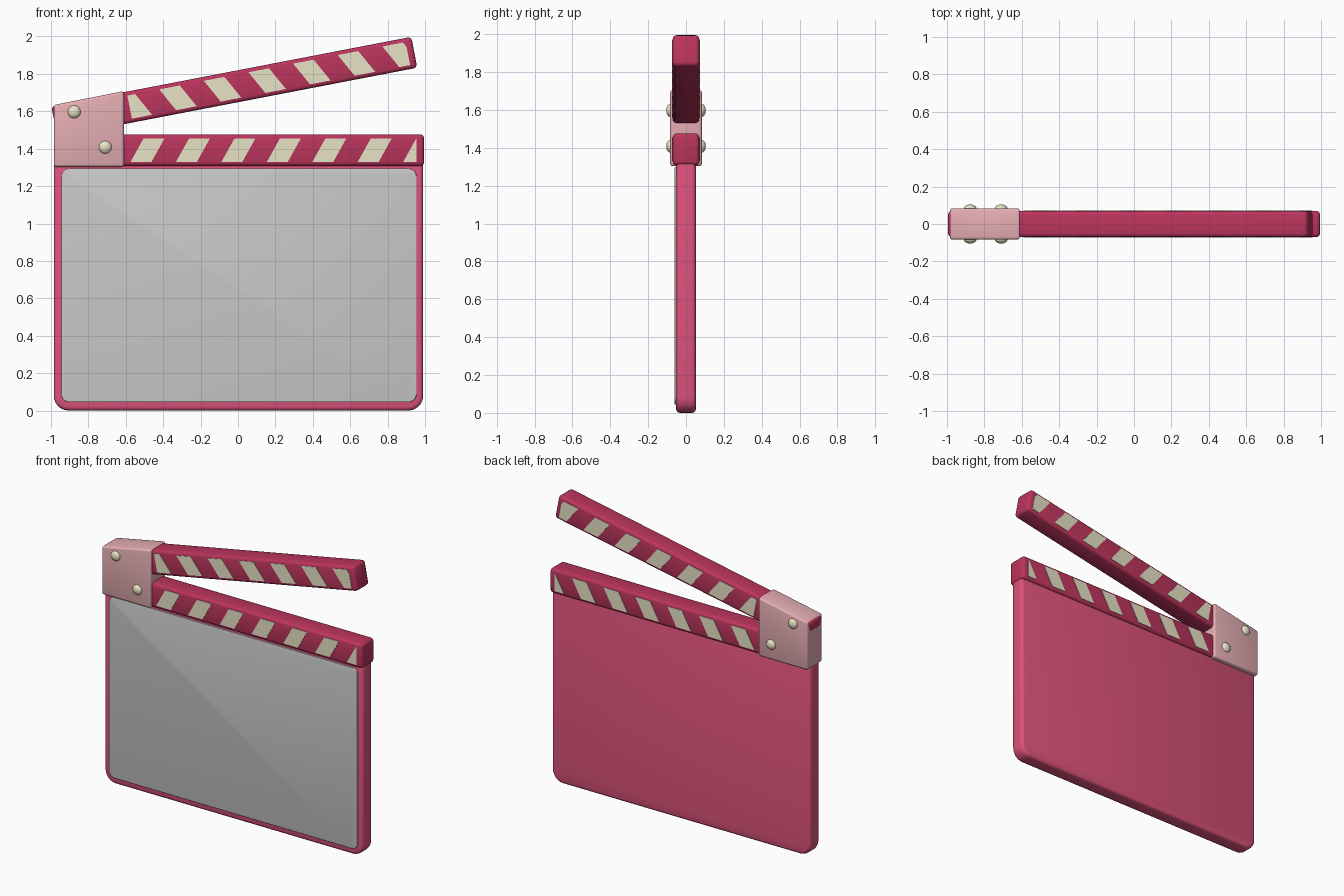
import bpy, bmesh, math
from mathutils import Matrix, Vector

cube = bpy.data.objects.get("Cube")
if cube:
    bpy.data.objects.remove(cube, do_unlink=True)


def material(name, rgb):
    mat = bpy.data.materials.new(name)
    mat.use_nodes = True
    color = (*rgb, 1)
    mat.diffuse_color = color
    mat.node_tree.nodes["Principled BSDF"].inputs["Base Color"].default_value = color
    return mat


PINK = material("board_pink", (0.72, 0.085, 0.2))
CRIMSON = material("stick_crimson", (0.5, 0.035, 0.11))
BLUSH = material("hinge_blush", (0.78, 0.42, 0.45))
CREAM = material("cream", (0.8, 0.77, 0.56))


def finish(bm, name, mat=None):
    bmesh.ops.recalc_face_normals(bm, faces=bm.faces)
    mesh = bpy.data.meshes.new(name)
    bm.to_mesh(mesh)
    bm.free()
    obj = bpy.data.objects.new(name, mesh)
    bpy.context.collection.objects.link(obj)
    if mat:
        mesh.materials.append(mat)
    bpy.ops.object.select_all(action="DESELECT")
    obj.select_set(True)
    bpy.context.view_layer.objects.active = obj
    bpy.ops.object.shade_smooth_by_angle(angle=math.radians(35))
    return obj


def prism(name, outlines, y0, y1, mat=None, bevel=0, clip=None):
    """Extrude x-z outlines from y0 to y1, trimmed to the x range in clip."""
    bm = bmesh.new()
    for outline in outlines:
        bm.faces.new([bm.verts.new((x, y0, z)) for x, z in outline])
    if clip:
        for x, side in zip(clip, (-1, 1)):
            bmesh.ops.bisect_plane(bm, geom=bm.verts[:] + bm.edges[:] + bm.faces[:],
                                   plane_co=(x, 0, 0), plane_no=(side, 0, 0),
                                   clear_outer=True)
    made = bmesh.ops.extrude_face_region(bm, geom=bm.faces[:])["geom"]
    verts = [g for g in made if isinstance(g, bmesh.types.BMVert)]
    bmesh.ops.translate(bm, verts=verts, vec=(0, y1 - y0, 0))
    bmesh.ops.recalc_face_normals(bm, faces=bm.faces)
    if bevel:
        sharp = [e for e in bm.edges if e.calc_face_angle(0) > math.radians(40)]
        bmesh.ops.bevel(bm, geom=sharp, offset=bevel, segments=3, profile=0.5,
                        affect="EDGES", clamp_overlap=True)
    return finish(bm, name, mat)


def rect(x0, z0, x1, z1, r_bottom=0, r_top=0, steps=6):
    """Rectangle outline with rounded bottom and top corners."""
    points = []
    corners = [(x0, z0, 1, 1, r_bottom), (x1, z0, -1, 1, r_bottom),
               (x1, z1, -1, -1, r_top), (x0, z1, 1, -1, r_top)]
    for i, (x, z, sx, sz, r) in enumerate(corners):
        if not r:
            points.append((x, z))
            continue
        for k in range(steps + 1):
            a = math.pi + math.pi / 2 * (i + k / steps)
            points.append((x + sx * r + r * math.cos(a), z + sz * r + r * math.sin(a)))
    return points


# Board and writing panel
prism("board", [rect(-0.985, 0, 0.99, 1.33, r_bottom=0.08)], -0.052, 0.052, PINK, 0.02)
prism("writing_panel", [rect(-0.945, 0.045, 0.955, 1.295, 0.045, 0.045)],
      -0.062, -0.045, bevel=0.004)

# Clap sticks, each built flat along x with its left end at the origin
HALF = 0.084
PITCH = 0.243


def clap_stick(name, length, first, lean, clip, location, tilt=0):
    h = 0.063
    bar = prism(name, [rect(0, -HALF, length, HALF)], -0.07, 0.07, CRIMSON, 0.02)
    slants = []
    for i in range(7):
        x = first + i * PITCH
        slants.append([(x, -h), (x + 0.112, -h), (x + 0.112 + lean, h), (x + lean, h)])
    stripes = prism(name + "_stripes", slants, -0.073, -0.066, CREAM, clip=clip)
    stripes.modifiers.new("both_faces", "MIRROR").use_axis = (False, True, False)
    for obj in (bar, stripes):
        obj.location = location
        obj.rotation_euler.y = -tilt


clap_stick("lower_stick", 1.965, 0.395, 0.07, (0.38, 1.925), (-0.97, 0, 1.392))
clap_stick("upper_stick", 1.96, 0.408, -0.068, (0.41, 1.925),
           (-0.982, 0, 1.545), math.radians(10.9))

# Hinge block
prism("hinge_block", [[(-0.985, 1.303), (-0.61, 1.303), (-0.61, 1.708), (-0.985, 1.634)]],
      -0.084, 0.084, BLUSH, 0.014)

# Domed rivets on both faces of the hinge
bm = bmesh.new()
for x, z in ((-0.876, 1.597), (-0.71, 1.408)):
    for side in (-1, 1):
        place = Matrix.Translation((x, side * 0.08, z)) @ Matrix.Rotation(math.pi / 2, 4, "X")
        flat = Matrix.Diagonal(Vector((1, 1, 0.7, 1)))
        bmesh.ops.create_uvsphere(bm, u_segments=24, v_segments=12, radius=0.035,
                                  matrix=place @ flat)
finish(bm, "hinge_rivets", CREAM)
